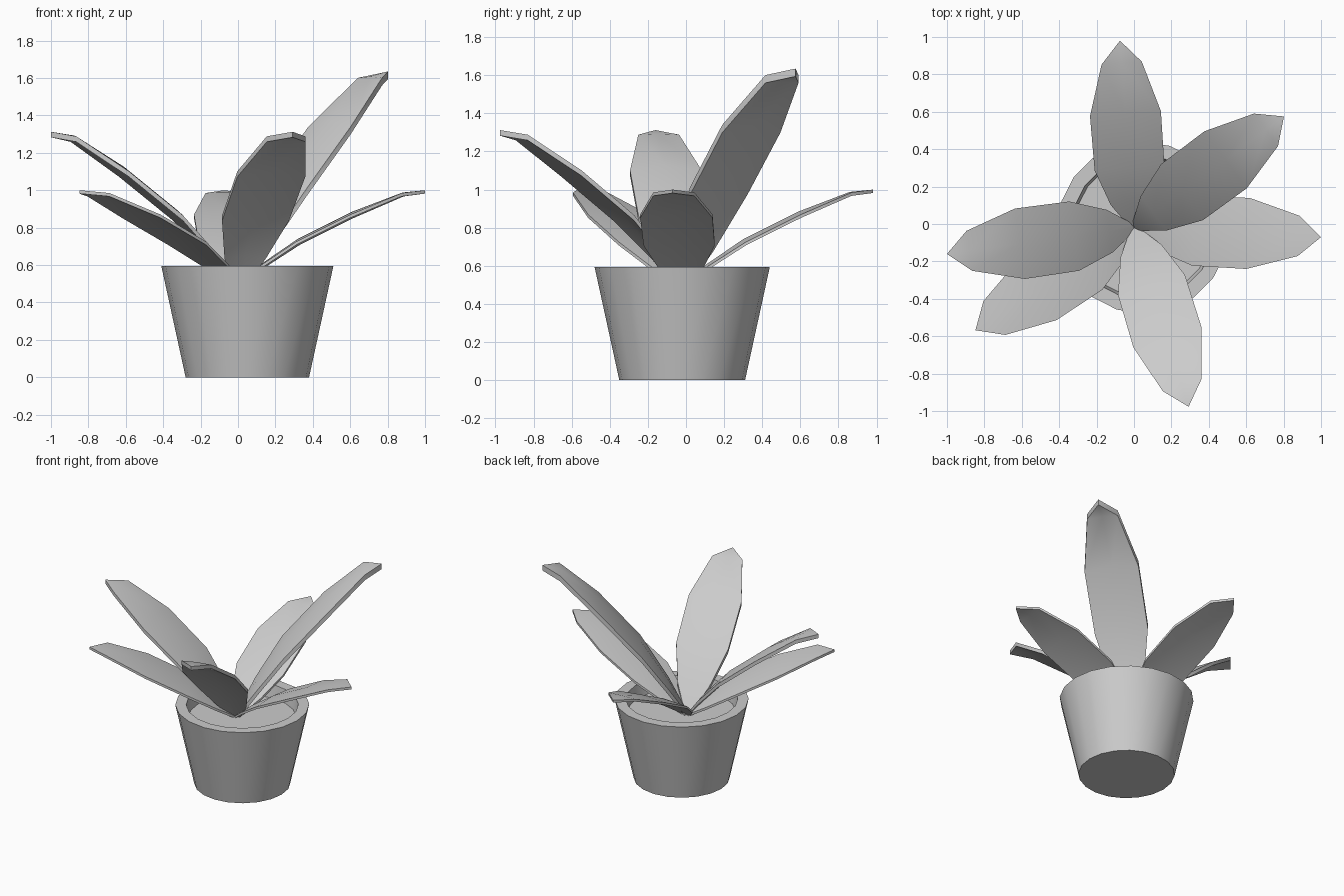
import bpy, bmesh
from math import sin, cos, pi
from mathutils import Vector

if "Cube" in bpy.data.objects:
    bpy.data.objects.remove(bpy.data.objects["Cube"])

SIDES = 20
CX, CY = 0.05, -0.02        # pot centre
BASE = Vector((0.0, -0.02))  # where the leaves meet
SOIL_Z = 0.5


def finish(name, bm):
    bmesh.ops.remove_doubles(bm, verts=bm.verts, dist=1e-5)
    bmesh.ops.recalc_face_normals(bm, faces=bm.faces)
    mesh = bpy.data.meshes.new(name)
    bm.to_mesh(mesh)
    bm.free()
    ob = bpy.data.objects.new(name, mesh)
    bpy.context.collection.objects.link(ob)
    bpy.ops.object.select_all(action='DESELECT')
    ob.select_set(True)
    bpy.context.view_layer.objects.active = ob
    bpy.ops.object.shade_smooth_by_angle(angle=0.52)
    return ob


def lathe(name, profile):
    """Stack rings of (radius, z) and cap both ends."""
    bm = bmesh.new()
    rings = [[bm.verts.new((CX + r * cos(2 * pi * i / SIDES),
                            CY + r * sin(2 * pi * i / SIDES), z))
              for i in range(SIDES)] for r, z in profile]
    for a, b in zip(rings, rings[1:]):
        for i in range(SIDES):
            j = (i + 1) % SIDES
            bm.faces.new((a[i], a[j], b[j], b[i]))
    bm.faces.new(rings[0][::-1])
    bm.faces.new(rings[-1])
    return finish(name, bm)


# Tapered pot with a hollow rim, and the soil disc inside it
lathe("pot", [(0.33, 0), (0.46, 0.595), (0.385, 0.595), (0.365, 0.47)])
lathe("soil", [(0.365, 0.475), (0.371, SOIL_Z)])

# Leaf stations: distance along, half width, edge rise, midrib rise
LEAF = [(0.0, 0.02, 0.0, 0.0), (0.13, 0.115, 0.10, 0.11), (0.32, 0.187, 0.225, 0.24),
        (0.61, 0.19, 0.37, 0.385), (0.88, 0.108, 0.485, 0.488), (1.0, 0.0, 0.50, 0.50)]


def leaf(name, tip_x, tip_y, steep):
    reach = Vector((tip_x, tip_y)) - BASE
    side = Vector((-reach.y, reach.x)).normalized()
    bm = bmesh.new()
    layers = []
    for drop in (0.0, 0.018):
        rows = []
        for t, w, edge, mid in LEAF:
            row = []
            for s, rise in ((-1, edge), (0, mid), (1, edge)):
                p = BASE + reach * t + side * (w * s)
                row.append(bm.verts.new((p.x, p.y, SOIL_Z + steep * (rise - drop))))
            rows.append(row)
        layers.append(rows)
        for a, b in zip(rows[:-1], rows[1:-1]):
            for k in (0, 1):
                bm.faces.new((a[k], a[k + 1], b[k + 1], b[k]))
        # pointed end
        a, b = rows[-2], rows[-1]
        for k in (0, 1):
            bm.faces.new((a[k], a[k + 1], b[1]))
        for k in (0, 2):
            bm.verts.remove(b[k])
    # rim joining the upper and lower skins
    loops = [[r[0] for r in rows[:-1]] + [rows[-1][1]] + [r[2] for r in rows[-2::-1]] + [rows[0][1]]
             for rows in layers]
    up, low = loops
    for i in range(len(up)):
        j = (i + 1) % len(up)
        bm.faces.new((up[i], up[j], low[j], low[i]))
    return finish(name, bm)


# Three low leaves, two middle leaves and one tall leaf
leaf("low_leaf_right", 1.0, -0.07, 1.0)
leaf("low_leaf_back", -0.075, 0.98, 1.0)
leaf("low_leaf_left", -0.848, -0.568, 1.0)
leaf("middle_leaf_left", -1.0, -0.16, 1.625)
leaf("middle_leaf_front", 0.292, -0.977, 1.625)
leaf("tall_leaf", 0.802, 0.575, 2.27)
